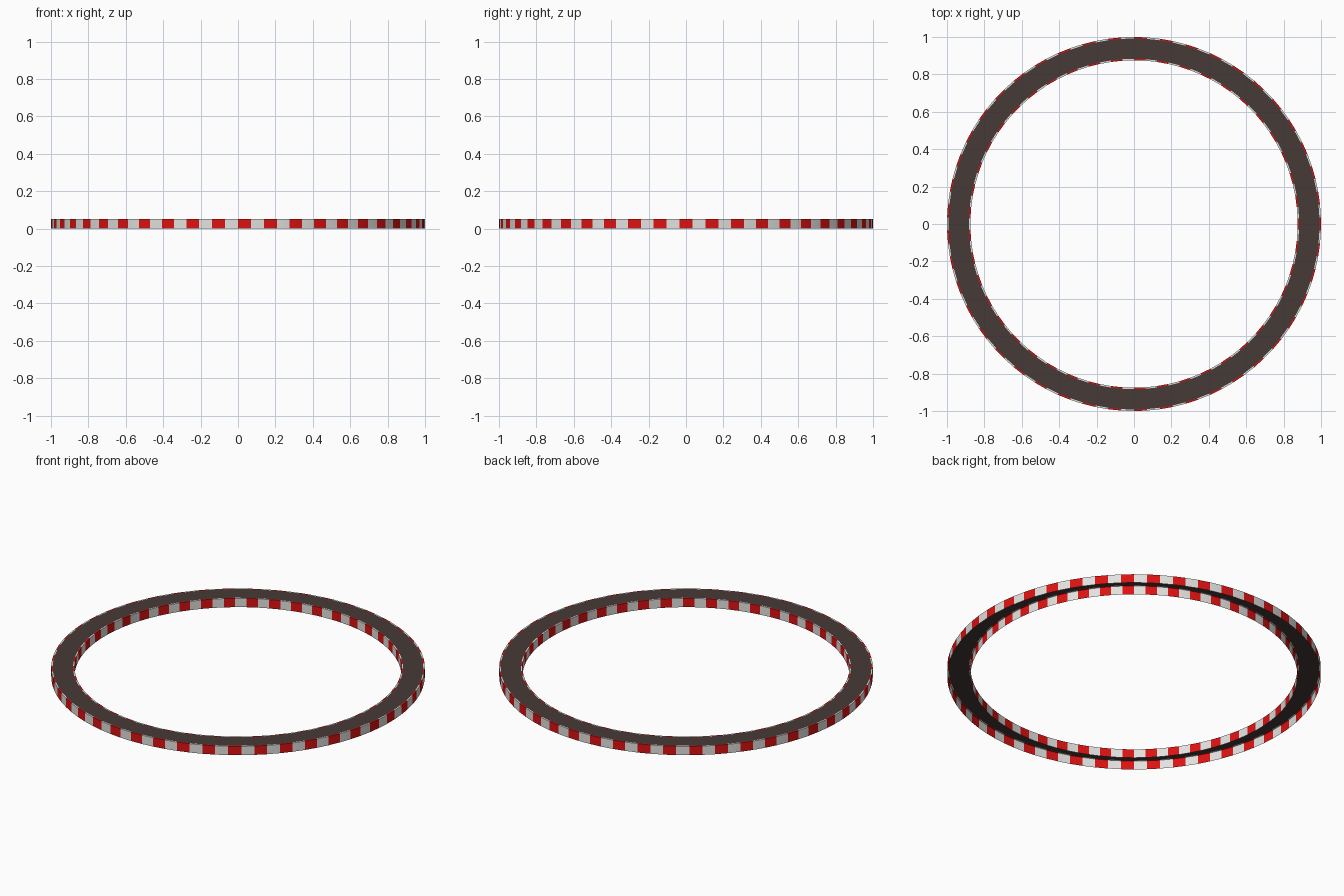
import bpy, bmesh, math

if "Cube" in bpy.data.objects:
    bpy.data.objects.remove(bpy.data.objects["Cube"])

N = 90            # kerb blocks around the ring (4 degrees each)
H = 0.052         # track height
R_OUT, R_IN = 1.0, 0.875
LIP = 0.008       # painted edge that wraps onto the top


def material(name, rgb):
    m = bpy.data.materials.new(name)
    m.diffuse_color = (*rgb, 1)
    m.use_nodes = True
    m.node_tree.nodes["Principled BSDF"].inputs["Base Color"].default_value = m.diffuse_color
    return m


asphalt = material("dark_asphalt", (0.062, 0.041, 0.038))
red = material("kerb_red", (0.72, 0.006, 0.006))
white = material("kerb_white", (0.76, 0.76, 0.75))


def ring(name, profile, mats):
    """Sweep an open (radius, z) profile round z; alternate materials per block."""
    bm = bmesh.new()
    rows = []
    for i in range(N):
        a = math.radians(-90 + 360 / N * i)
        rows.append([bm.verts.new((r * math.cos(a), r * math.sin(a), z))
                     for r, z in profile])
    for i in range(N):
        p, q = rows[i], rows[(i + 1) % N]
        for j in range(len(profile) - 1):
            f = bm.faces.new((p[j], q[j], q[j + 1], p[j + 1]))
            f.material_index = i % len(mats)
    me = bpy.data.meshes.new(name)
    bm.to_mesh(me)
    bm.free()
    for m in mats:
        me.materials.append(m)
    ob = bpy.data.objects.new(name, me)
    bpy.context.collection.objects.link(ob)
    bpy.context.view_layer.objects.active = ob
    ob.select_set(True)
    bpy.ops.object.shade_smooth_by_angle(angle=math.radians(30))
    ob.select_set(False)


# Striped outer and inner walls, open underneath
ring("outer_kerb", [(R_OUT, 0), (R_OUT, H), (R_OUT - LIP, H)], [red, white])
ring("inner_kerb", [(R_IN + LIP, H), (R_IN, H), (R_IN, 0)], [red, white])
# Flat road surface between the kerbs
ring("road_surface", [(R_OUT - LIP, H), (R_IN + LIP, H)], [asphalt])
